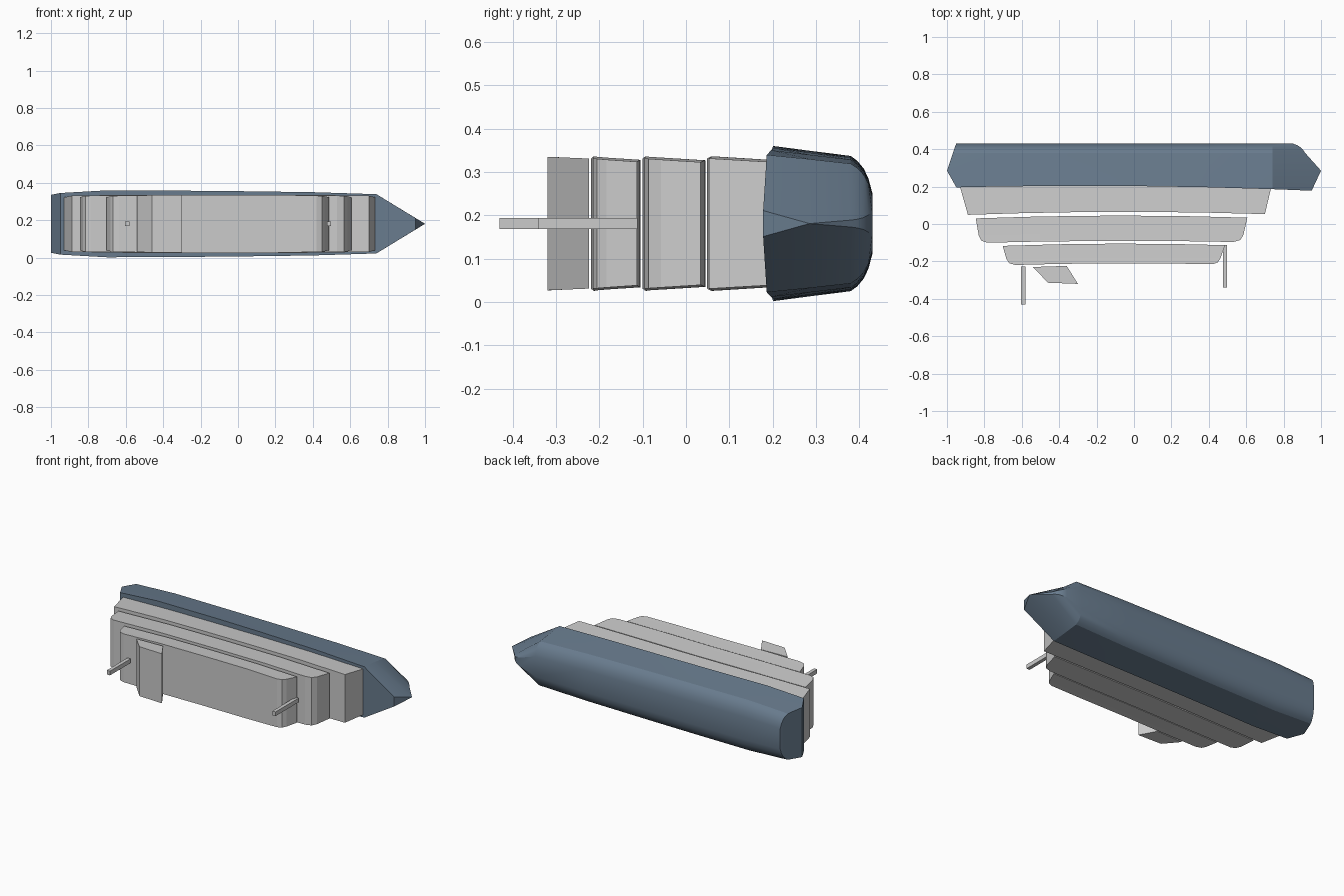
import bpy, bmesh, math

if "Cube" in bpy.data.objects:
    bpy.data.objects.remove(bpy.data.objects["Cube"])

# The ship lies on its side: keel towards +y, masts towards -y, beam along z.
ZC = 0.181


def loft(name, rows, mids, widths, mat=None, smooth=False):
    """Loft plan outlines. Row: y, x_stern, x_bow, half_width, tip_half_width, arch, tilt."""
    bm = bmesh.new()
    rings = []
    for y0, xs, xb, hw, tip, arch, tilt in rows:
        stations = [xs] + mids + [xb]
        halves = [hw * w for w in widths] + [tip]
        c, half = (xs + xb) / 2, (xb - xs) / 2
        ring = []
        for x, w in zip(stations, halves):
            u = (x - c) / half
            y = y0 + arch * (1 - u * u) + tilt * u
            ring.append((bm.verts.new((x, y, ZC + w)), bm.verts.new((x, y, ZC - w))))
        rings.append(ring)
    n = len(rings[0])
    for a, b in zip(rings, rings[1:]):
        for i in range(n - 1):
            for s in (0, 1):
                bm.faces.new((a[i][s], a[i + 1][s], b[i + 1][s], b[i][s]))
        for i in (0, n - 1):
            bm.faces.new((a[i][0], b[i][0], b[i][1], a[i][1]))
    for r in (rings[0], rings[-1]):
        for i in range(n - 1):
            bm.faces.new((r[i][0], r[i + 1][0], r[i + 1][1], r[i][1]))
    bmesh.ops.remove_doubles(bm, verts=bm.verts, dist=0.0005)
    bmesh.ops.recalc_face_normals(bm, faces=bm.faces)
    me = bpy.data.meshes.new(name)
    bm.to_mesh(me)
    bm.free()
    ob = bpy.data.objects.new(name, me)
    bpy.context.collection.objects.link(ob)
    if mat:
        me.materials.append(mat)
    if smooth:
        bpy.ops.object.select_all(action='DESELECT')
        ob.select_set(True)
        bpy.context.view_layer.objects.active = ob
        bpy.ops.object.shade_smooth_by_angle(angle=math.radians(25))
    return ob


blue = bpy.data.materials.new("hull_blue")
blue.diffuse_color = (0.14, 0.20, 0.27, 1)
blue.use_nodes = True
blue.node_tree.nodes["Principled BSDF"].inputs["Base Color"].default_value = blue.diffuse_color

# Hull: deck edge, knuckle, then rounded bilge down to a flat bottom
hull_rows = [
    (0.187, -0.95, 0.95, 0.179, 0.03, 0.016, -0.009),
    (0.285, -1.0, 1.0, 0.168, 0.0, 0, 0),
    (0.38, -0.968, 0.915, 0.156, 0.008, 0, 0),
    (0.395, -0.963, 0.905, 0.145, 0.010, 0, 0),
    (0.41, -0.958, 0.89, 0.127, 0.014, 0, 0),
    (0.421, -0.954, 0.873, 0.104, 0.02, 0, 0),
    (0.43, -0.95, 0.85, 0.070, 0.025, 0, 0),
]
loft("hull", hull_rows, [-0.7, -0.3, 0.0, 0.4, 0.74],
     [0.92, 1, 0.99, 0.975, 0.945, 0.885], blue, smooth=True)


def tier(name, rows, mids):
    """Deckhouse tier. Row: y, x_stern, x_bow, half_width, arch."""
    full = [(y, a, b, hw, hw * 0.97, arch, 0.002) for y, a, b, hw, arch in rows]
    loft(name, full, mids, [0.97] + [1] * len(mids))


# Stacked deckhouse tiers, slightly flared
tier("lower_deckhouse", [(0.20, -0.93, 0.735, 0.146, 0.01),
                         (0.051, -0.888, 0.70, 0.155, 0.014)], [-0.6, -0.3, 0, 0.35])
tier("middle_deckhouse", [(0.032, -0.846, 0.606, 0.146, 0.013),
                          (-0.06, -0.83, 0.585, 0.152, 0.008),
                          (-0.088, -0.815, 0.568, 0.154, 0.004),
                          (-0.098, -0.785, 0.53, 0.155, 0.008)], [-0.5, -0.1, 0.25])
tier("upper_deckhouse", [(-0.115, -0.702, 0.487, 0.147, 0.01),
                         (-0.185, -0.682, 0.462, 0.152, 0.004),
                         (-0.207, -0.668, 0.448, 0.154, 0.002),
                         (-0.217, -0.635, 0.42, 0.155, 0.007)], [-0.4, -0.1, 0.2])

# Raked funnel block
loft("funnel", [(-0.227, -0.54, -0.36, 0.150, 0.150, 0, 0.003),
                (-0.317, -0.46, -0.30, 0.154, 0.154, 0, -0.003)], [], [1.0])


# Masts
def mast(name, x, y0, y1):
    bpy.ops.mesh.primitive_cube_add(size=1, location=(x, (y0 + y1) / 2, ZC))
    ob = bpy.context.object
    ob.name = name
    ob.scale = (0.022, abs(y1 - y0), 0.026)


mast("aft_mast", -0.592, -0.227, -0.43)
mast("forward_mast", 0.486, -0.112, -0.34)
